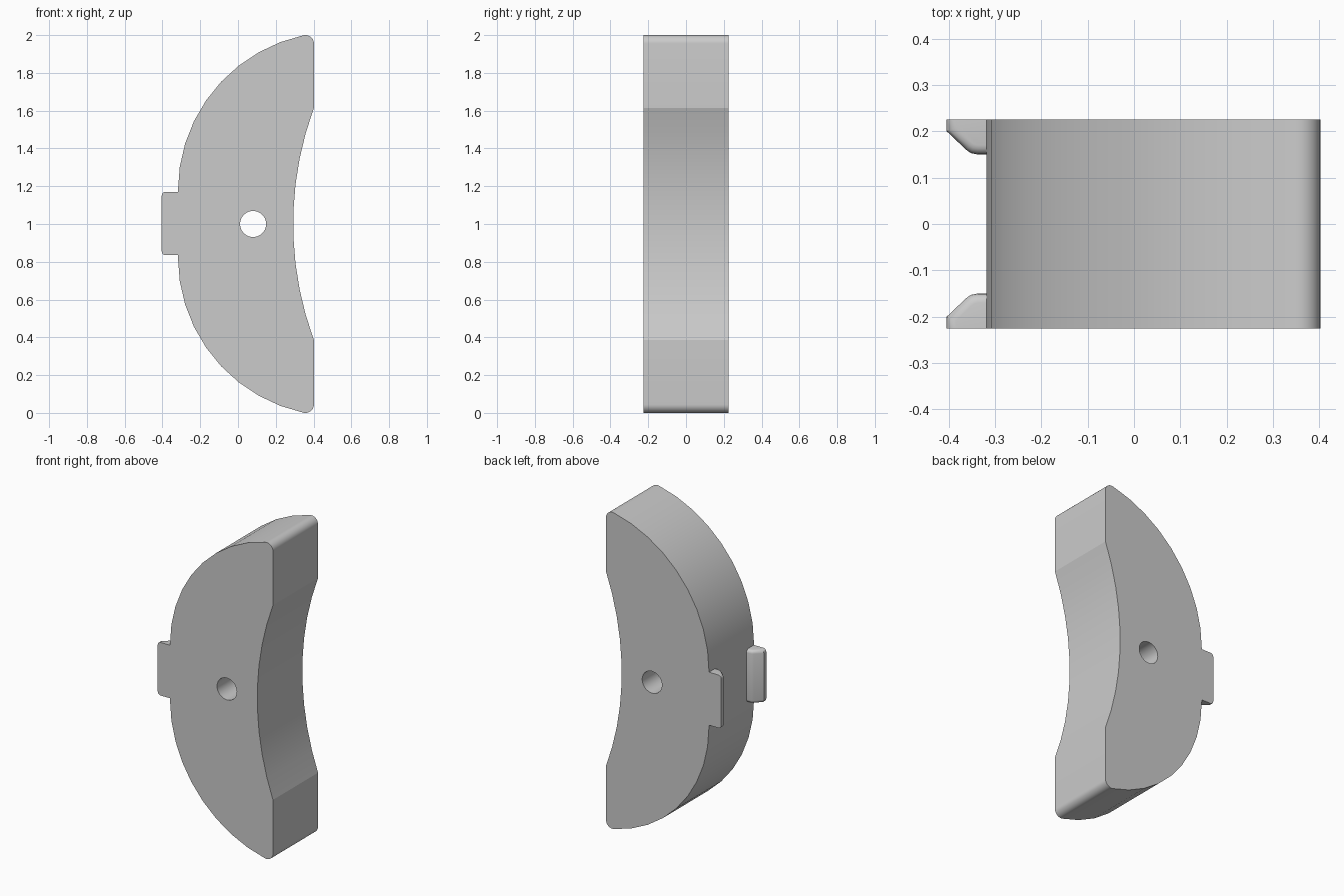
import bpy, bmesh
from math import sin, cos, asin, atan2, sqrt, pi, radians

cube = bpy.data.objects.get("Cube")
if cube:
    bpy.data.objects.remove(cube, do_unlink=True)

grey = bpy.data.materials.new("plain grey")
grey.use_nodes = True
colour = (0.6, 0.6, 0.6, 1)
grey.diffuse_color = colour
grey.node_tree.nodes["Principled BSDF"].inputs["Base Color"].default_value = colour

HALF = 0.225      # half thickness
RIGHT = 0.402     # flat inner side
LEFT = -0.318     # outermost point of the curved back


def arc(cx, cz, r, a0, a1, n):
    """Points along an arc, both ends included."""
    return [(cx + r * cos(a0 + (a1 - a0) * i / n),
             cz + r * sin(a0 + (a1 - a0) * i / n)) for i in range(n + 1)]


def add_object(name, bm, angle):
    mesh = bpy.data.meshes.new(name)
    bmesh.ops.recalc_face_normals(bm, faces=bm.faces)
    bm.to_mesh(mesh)
    bm.free()
    mesh.materials.append(grey)
    obj = bpy.data.objects.new(name, mesh)
    bpy.context.collection.objects.link(obj)
    bpy.ops.object.select_all(action='DESELECT')
    obj.select_set(True)
    bpy.context.view_layer.objects.active = obj
    bpy.ops.object.shade_smooth_by_angle(angle=radians(angle))
    return obj


def add_spline(curve, points):
    spline = curve.splines.new('POLY')
    spline.points.add(len(points) - 1)
    for p, (x, z) in zip(spline.points, points):
        p.co = (x, z, 0, 1)
    spline.use_cyclic_u = True


# Crescent outline: upper half of the back, rounded tip, then mirrored below
big_r, fillet = 0.842, 0.045
bx, bz = LEFT + big_r, 1.176
fx = RIGHT - fillet
fz = bz + sqrt((big_r - fillet) ** 2 - (fx - bx) ** 2)
tip = atan2(fz - bz, fx - bx)
upper = arc(bx, bz, big_r, pi, tip, 9) + arc(fx, fz, fillet, tip, 0, 10)[1:]

# Shallow hollow on the inner side
half_chord, sag = 0.615, 0.11
hollow_r = (half_chord ** 2 + sag ** 2) / (2 * sag)
a = asin(half_chord / hollow_r)
hollow = arc(RIGHT - sag + hollow_r, 1, hollow_r, pi - a, pi + a, 9)
outline = upper + hollow + [(x, 2 - z) for x, z in reversed(upper)]

# Extruded body with the round through hole
curve = bpy.data.curves.new("body_profile", 'CURVE')
curve.dimensions = '2D'
curve.fill_mode = 'BOTH'
curve.extrude = HALF
add_spline(curve, outline)
add_spline(curve, arc(0.08, 1, 0.069, 0, 2 * pi, 36)[:-1])
profile = bpy.data.objects.new("body_profile", curve)
bpy.context.collection.objects.link(profile)
bpy.context.view_layer.update()
solid = bpy.data.meshes.new_from_object(
    profile.evaluated_get(bpy.context.evaluated_depsgraph_get()))
bm = bmesh.new()
bm.from_mesh(solid)
bpy.data.objects.remove(profile, do_unlink=True)
bpy.data.meshes.remove(solid)
for v in bm.verts:
    v.co = (v.co.x, -v.co.z, v.co.y)
bmesh.ops.remove_doubles(bm, verts=bm.verts, dist=0.0005)
add_object("crescent_body", bm, 15)

# Wedge shaped clip tabs on the back, one at each face
tab_profile = [(LEFT + 0.01, HALF), (-0.404, HALF), (-0.404, 0.2),
               (-0.362, 0.16), (-0.352, 0.153), (-0.338, 0.15), (LEFT + 0.01, 0.15)]
for name, side in (("front_tab", -1), ("back_tab", 1)):
    bm = bmesh.new()
    face = bm.faces.new([bm.verts.new((x, side * y, 0.835)) for x, y in tab_profile])
    ext = bmesh.ops.extrude_face_region(bm, geom=[face])
    top = [g for g in ext["geom"] if isinstance(g, bmesh.types.BMVert)]
    bmesh.ops.translate(bm, verts=top, vec=(0, 0, 0.335))
    bmesh.ops.recalc_face_normals(bm, faces=bm.faces)
    # Round the ends of the sloping inner surface
    ends = []
    for e in bm.edges:
        p, q = (v.co for v in e.verts)
        flat = abs(p.z - q.z) < 0.001
        outer = abs(p.y) > HALF - 0.001 and abs(q.y) > HALF - 0.001
        root = p.x > LEFT and q.x > LEFT
        if flat and not outer and not root:
            ends.append(e)
    bmesh.ops.bevel(bm, geom=ends, offset=0.02, segments=4, profile=0.5,
                    affect='EDGES', clamp_overlap=True)
    add_object(name, bm, 30)
